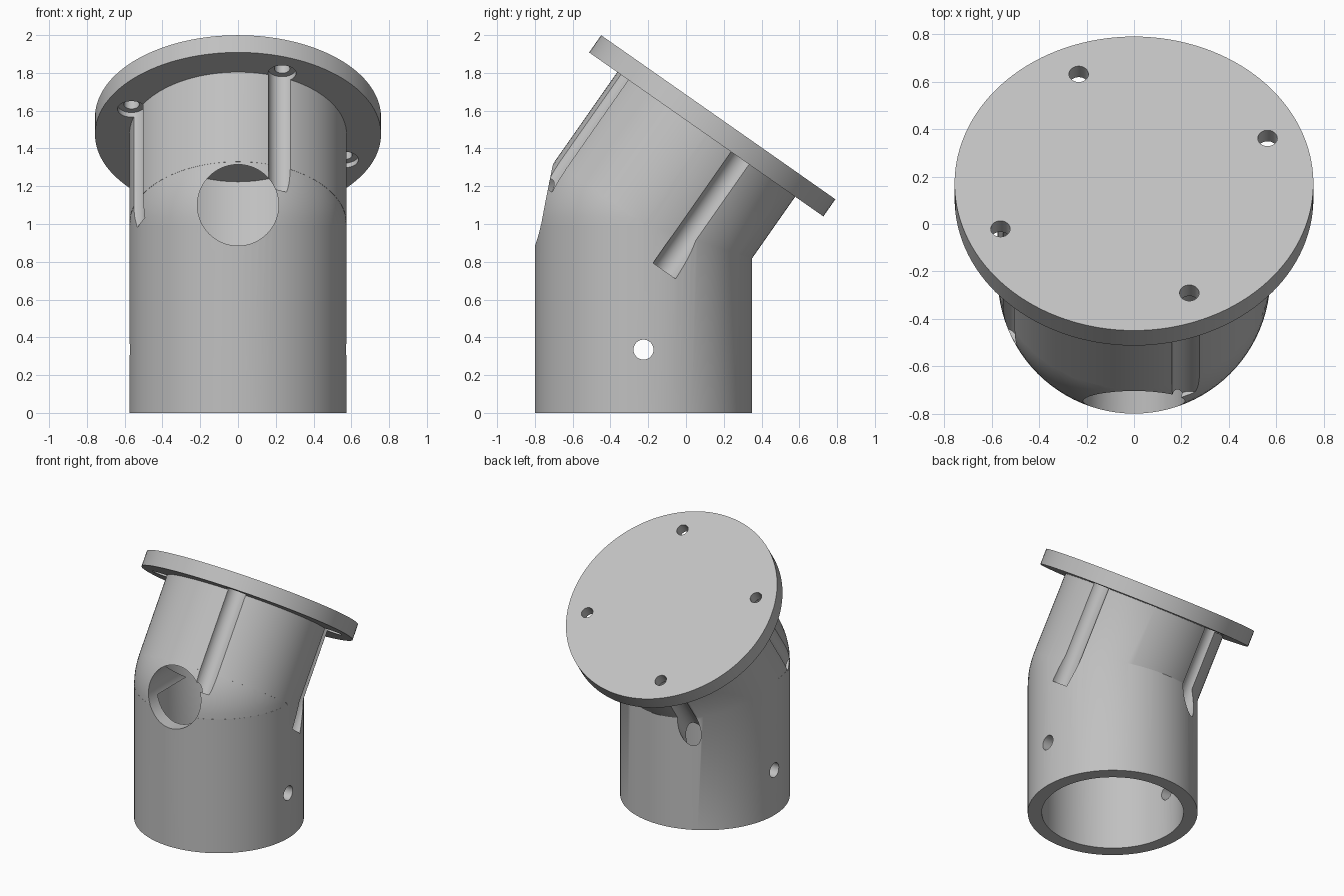
import bpy
from math import radians, cos, sin
from mathutils import Matrix, Vector

cube = bpy.data.objects.get("Cube")
if cube:
    bpy.data.objects.remove(cube, do_unlink=True)

grey = bpy.data.materials.new("plain_grey")
grey.use_nodes = True
grey.diffuse_color = (0.53, 0.53, 0.53, 1)
grey.node_tree.nodes["Principled BSDF"].inputs["Base Color"].default_value = (0.53, 0.53, 0.53, 1)

# Main dimensions: the elbow joint is the origin of the tilted upper frame
JOINT = Vector((0, -0.225, 1.0))
OUTER, BORE, LAP = 0.575, 0.48, 0.03
FLANGE_LOW, FLANGE_TOP = 0.579, 0.69
LOWER = Matrix.Translation(JOINT)
UPPER = LOWER @ Matrix.Rotation(radians(-35), 4, "X")


def cylinder(name, radius, low, high, frame, x=0, y=0, sides=96):
    """Cylinder along the local z of a frame, from low to high."""
    bpy.ops.mesh.primitive_cylinder_add(vertices=sides, radius=radius, depth=high - low)
    obj = bpy.context.object
    obj.name = name
    obj.matrix_world = frame @ Matrix.Translation((x, y, (low + high) / 2))
    obj.data.materials.append(grey)
    return obj


def combine(body, part, operation):
    """Apply a boolean and remove the helper."""
    bpy.context.view_layer.update()
    part.hide_render = True
    mod = body.modifiers.new(part.name, "BOOLEAN")
    mod.operation, mod.solver, mod.object = operation, "EXACT", part
    bpy.context.view_layer.objects.active = body
    bpy.ops.object.modifier_apply(modifier=mod.name)
    bpy.data.objects.remove(part, do_unlink=True)


# Outer body: straight tube, ball joint, tilted tube and flange
body = cylinder("angled_flange_mount", OUTER, -1.0, 0, LOWER)
bpy.ops.mesh.primitive_uv_sphere_add(segments=96, ring_count=48, radius=OUTER - 0.0008, location=JOINT)
ball = bpy.context.object
ball.name = "ball_joint"
ball.data.materials.append(grey)
combine(body, ball, "UNION")
combine(body, cylinder("upper_tube", OUTER, 0, FLANGE_LOW + LAP, UPPER), "UNION")
combine(body, cylinder("flange", 0.757, FLANGE_LOW, FLANGE_TOP, UPPER, sides=128), "UNION")

# Bores, leaving a solid wedge between them at the front of the bend
combine(body, cylinder("lower_bore", BORE, -1.2, LAP, LOWER), "DIFFERENCE")
combine(body, cylinder("upper_bore", BORE, -LAP, FLANGE_LOW + LAP, UPPER), "DIFFERENCE")

# Large front opening
front = LOWER @ Matrix.Rotation(radians(90), 4, "X")
combine(body, cylinder("front_opening", 0.215, 0, 0.9, front, y=0.1), "DIFFERENCE")

# Cross pin hole through both sides
side = LOWER @ Matrix.Rotation(radians(90), 4, "Y")
combine(body, cylinder("pin_hole", 0.053, -1, 1, side, x=0.665, sides=48), "DIFFERENCE")

# Four screw holes with driver channels cut along the tilted tube
for i in range(4):
    a = radians(22.5 + 90 * i)
    x, y = 0.61 * cos(a), 0.61 * sin(a)
    combine(body, cylinder("driver_channel", 0.074, -0.14, FLANGE_LOW + LAP, UPPER, x, y, 48), "DIFFERENCE")
    combine(body, cylinder("screw_hole", 0.041, FLANGE_LOW, FLANGE_TOP + 0.1, UPPER, x, y, 48), "DIFFERENCE")

# Smooth curved walls with crisp rims
bpy.ops.object.select_all(action="DESELECT")
body.select_set(True)
bpy.context.view_layer.objects.active = body
bpy.ops.object.shade_smooth_by_angle(angle=radians(30))
